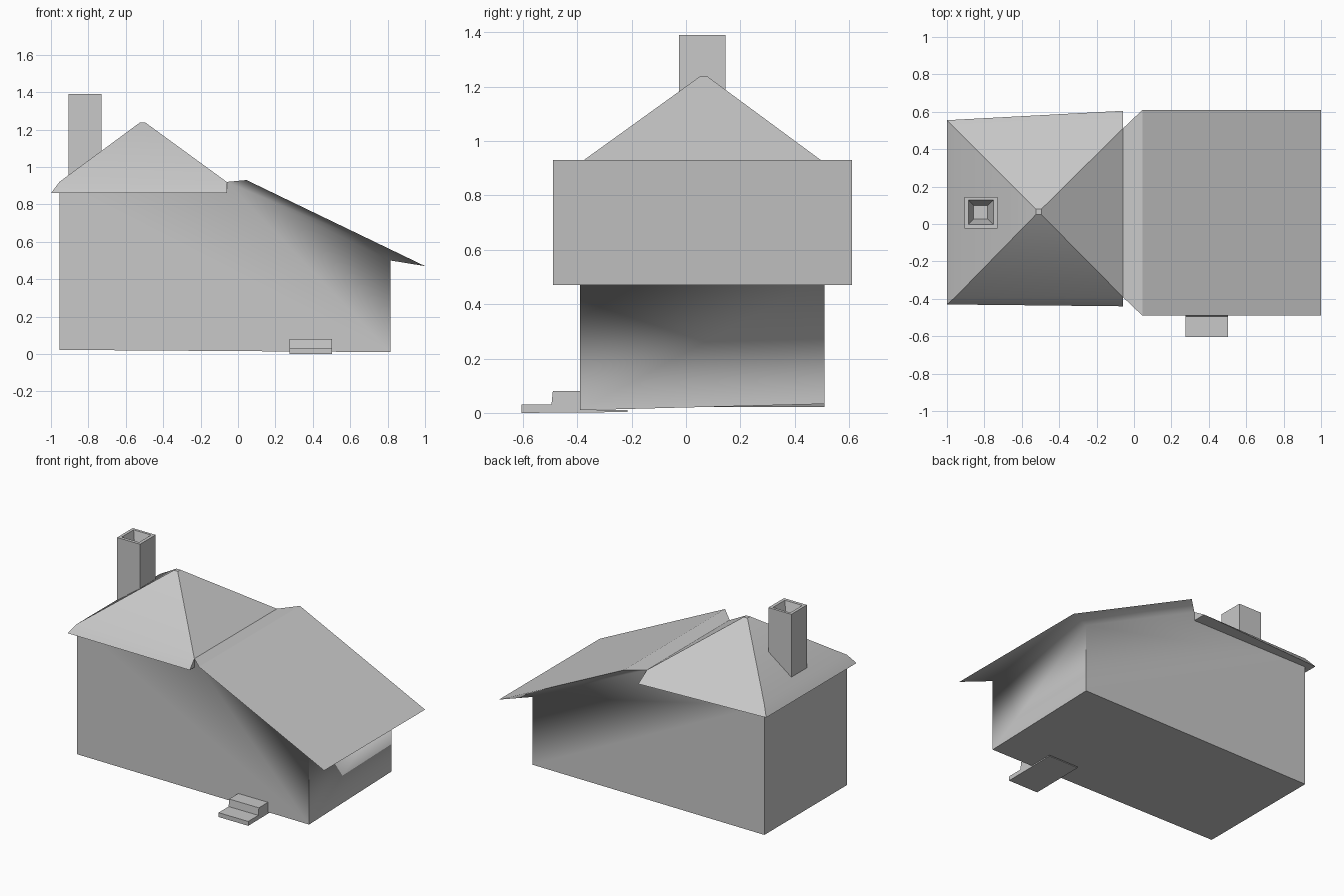
import bpy
import bmesh

cube = bpy.data.objects.get("Cube")
if cube:
    bpy.data.objects.remove(cube, do_unlink=True)

# One plain grey for everything
grey = bpy.data.materials.new("plain_grey")
grey.use_nodes = True
colour = (0.58, 0.58, 0.58, 1.0)
grey.diffuse_color = colour
grey.node_tree.nodes["Principled BSDF"].inputs["Base Color"].default_value = colour


def build(name, points, faces, soft_edges=None):
    """Closed mesh; soft_edges (pairs of point keys) stay smooth, others sharp."""
    bm = bmesh.new()
    verts = {key: bm.verts.new(co) for key, co in points.items()}
    for keys in faces:
        bm.faces.new([verts[k] for k in keys])
    bmesh.ops.recalc_face_normals(bm, faces=bm.faces)
    if soft_edges:
        soft = {bm.edges.get([verts[a], verts[b]]) for a, b in soft_edges}
        for face in bm.faces:
            face.smooth = True
        for edge in bm.edges:
            edge.smooth = edge in soft
    mesh = bpy.data.meshes.new(name)
    bm.to_mesh(mesh)
    bm.free()
    mesh.materials.append(grey)
    obj = bpy.data.objects.new(name, mesh)
    bpy.context.collection.objects.link(obj)
    return obj


def loft(name, rings):
    """Join rings of equal length and cap both ends."""
    n = len(rings[0])
    points = {(r, i): co for r, ring in enumerate(rings) for i, co in enumerate(ring)}
    faces = [[(r, i), (r, (i + 1) % n), (r + 1, (i + 1) % n), (r + 1, i)]
             for r in range(len(rings) - 1) for i in range(n)]
    faces += [[(r, i) for i in range(n)] for r in (0, len(rings) - 1)]
    return build(name, points, faces)


def rect(x0, x1, y0, y1, z):
    return [(x0, y0, z), (x1, y0, z), (x1, y1, z), (x0, y1, z)]


LEFT, MID, RIGHT = -0.955, -0.06, 0.815
FRONT, BACK = -0.39, 0.51

# Walls with the sloping lean-to roof and its soffits
points = {}
for side, wall_y, roof_y, corner_z in (("f", FRONT, -0.49, 0.01), ("b", BACK, 0.61, 0.033)):
    points["base_l" + side] = (LEFT, wall_y, 0.022)
    points["base_r" + side] = (RIGHT, wall_y, corner_z)
    points["top_l" + side] = (LEFT, wall_y, 0.915)
    points["top_m" + side] = (MID, wall_y, 0.92)
    points["top_r" + side] = (RIGHT, wall_y, 0.50)
    points["ridge" + side] = (0.045, roof_y, 0.93)
    points["eave" + side] = (1.0, roof_y, 0.47)


def across(a, b):
    return [a + "f", b + "f", b + "b", a + "b"]


pairs = ["base_l", "base_r", "top_r", "eave", "ridge", "top_m", "top_l", "base_l"]
faces = [across(a, b) for a, b in zip(pairs, pairs[1:])]
soft = [("top_rf", "top_rb")]
for s in "fb":
    faces.append([k + s for k in ("base_l", "base_r", "top_r", "top_m", "top_l")])
    faces.append([k + s for k in ("top_m", "top_r", "eave", "ridge")])
    soft += [("top_m" + s, "top_r" + s), ("top_r" + s, "eave" + s)]
build("house_walls_and_lean_to_roof", points, faces, soft)

# Hipped roof with flared eaves
eaves = [(-1.0, -0.43, 0.86), (MID, -0.44, 0.86), (MID, 0.605, 0.86), (-1.0, 0.555, 0.86)]
hip = loft("hipped_roof", [eaves,
                           rect(LEFT, MID, FRONT, BACK, 0.92),
                           rect(-0.525, -0.495, 0.05, 0.08, 1.237)])
bpy.context.view_layer.objects.active = hip
hip.select_set(True)
bpy.ops.object.shade_smooth_by_angle(angle=0.5)
hip.select_set(False)

# Chimney with a tapered flue
loft("chimney", [rect(-0.905, -0.73, -0.025, 0.145, 0.88),
                 rect(-0.905, -0.73, -0.025, 0.145, 1.39),
                 rect(-0.885, -0.752, -0.003, 0.127, 1.39),
                 rect(-0.858, -0.782, 0.027, 0.1, 1.29)])

# Door steps on a thin slab that runs under the house
profile = [(-0.605, 0), (-0.605, 0.03), (-0.495, 0.03), (-0.49, 0.08),
           (-0.385, 0.08), (-0.385, 0.01), (-0.215, 0.01), (-0.215, 0.003)]
loft("door_steps", [[(x, y, z) for y, z in profile] for x in (0.275, 0.502)])
